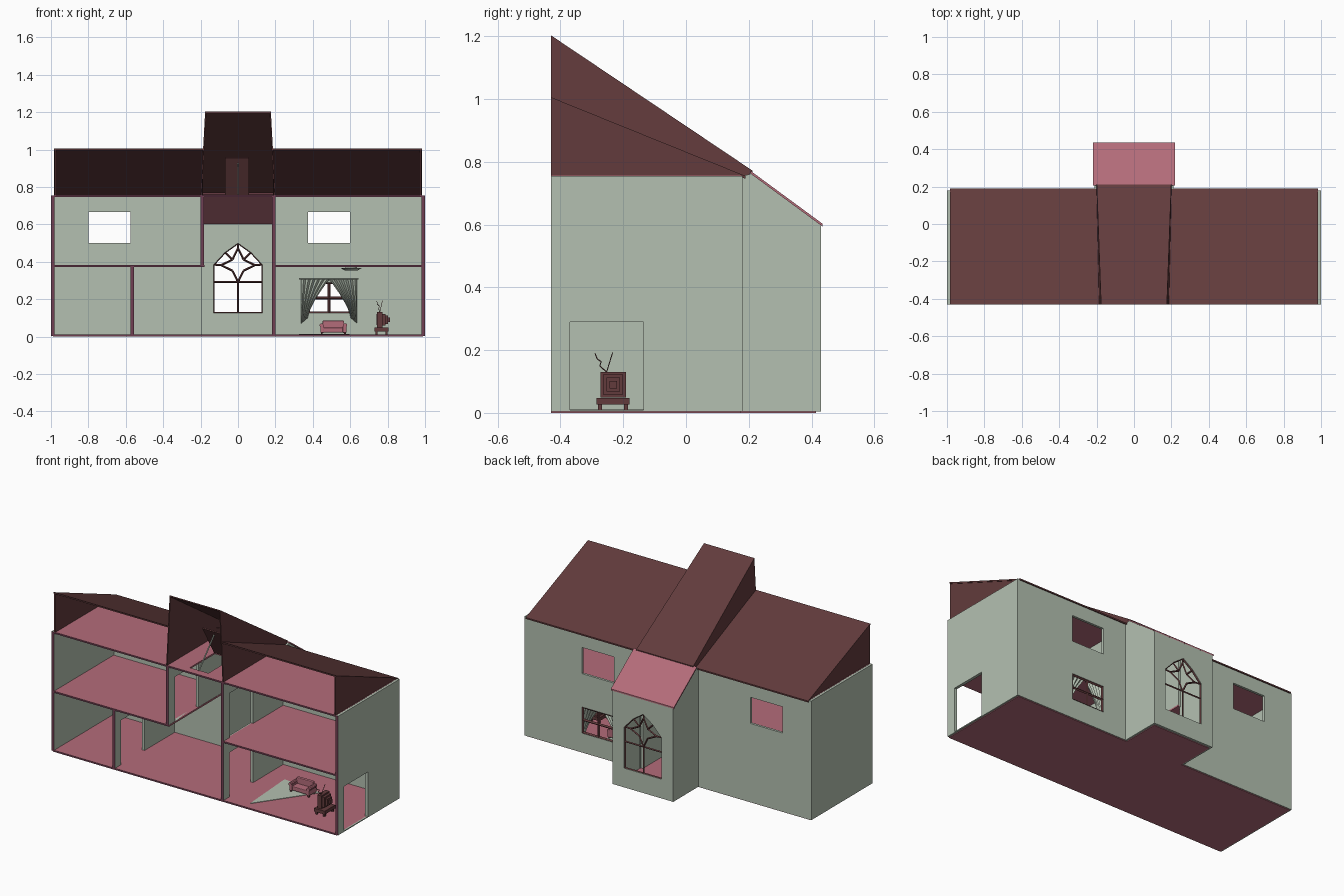
import bpy, bmesh, math
from mathutils import Vector

if "Cube" in bpy.data.objects:
    bpy.data.objects.remove(bpy.data.objects["Cube"])


def material(name, r, g, b):
    m = bpy.data.materials.new(name)
    lin = [((c / 255 + 0.055) / 1.055) ** 2.4 for c in (r, g, b)]
    m.diffuse_color = (*lin, 1)
    m.use_nodes = True
    m.node_tree.nodes["Principled BSDF"].inputs["Base Color"].default_value = m.diffuse_color
    return m


GREEN = material("sage_green", 180, 192, 177)
PINK = material("rose_pink", 180, 108, 122)
PLUM = material("plum_trim", 112, 62, 82)
BROWN = material("roof_brown", 98, 59, 60)


def finish(name, bm, *mats):
    bmesh.ops.recalc_face_normals(bm, faces=bm.faces)
    me = bpy.data.meshes.new(name)
    bm.to_mesh(me)
    bm.free()
    for m in mats:
        me.materials.append(m)
    ob = bpy.data.objects.new(name, me)
    bpy.context.collection.objects.link(ob)
    return ob


def add_prism(bm, pts, axis, lo, hi):
    """Extrude a 2D outline along an axis."""
    place = {'x': lambda a, b, t: (t, a, b), 'y': lambda a, b, t: (a, t, b),
             'z': lambda a, b, t: (a, b, t)}[axis]
    f = bm.faces.new([bm.verts.new(place(a, b, lo)) for a, b in pts])
    ext = bmesh.ops.extrude_face_region(bm, geom=[f])
    shift = Vector(place(0, 0, hi - lo))
    bmesh.ops.translate(bm, vec=shift, verts=[v for v in ext['geom'] if isinstance(v, bmesh.types.BMVert)])


def prism(name, pts, axis, lo, hi, *mats):
    bm = bmesh.new()
    add_prism(bm, pts, axis, lo, hi)
    return finish(name, bm, *mats)


def rect(a0, a1, b0, b1):
    return [(a0, b0), (a1, b0), (a1, b1), (a0, b1)]


def boxes(name, items, *mats):
    bm = bmesh.new()
    for x0, x1, y0, y1, z0, z1 in items:
        add_prism(bm, rect(x0, x1, y0, y1), 'z', z0, z1)
    return finish(name, bm, *mats)


def cut(ob, pts, axis, lo, hi):
    """Cut an opening through a wall or floor."""
    c = prism("cutter", pts, axis, lo, hi)
    mod = ob.modifiers.new("opening", 'BOOLEAN')
    mod.operation, mod.object, mod.solver = 'DIFFERENCE', c, 'EXACT'
    bpy.context.view_layer.objects.active = ob
    bpy.ops.object.modifier_apply(modifier=mod.name)
    bpy.data.objects.remove(c)


def trim_front(ob):
    """Plum colour on the open front edges."""
    for p in ob.data.polygons:
        p.material_index = 1 if p.normal.y < -0.9 and p.center.y < -0.42 else 0


def bars(name, segs, r, mat, sides=4):
    bm = bmesh.new()
    for p, q in segs:
        p, q = Vector(p), Vector(q)
        d = q - p
        mtx = d.to_track_quat('Z', 'Y').to_matrix().to_4x4()
        mtx.translation = (p + q) / 2
        bmesh.ops.create_cone(bm, cap_ends=True, segments=sides, radius1=r, radius2=r,
                              depth=d.length, matrix=mtx)
    return finish(name, bm, mat)


# floors
F, B, TOP = -0.43, 0.18, 0.755
ground = prism("ground_floor", [(-0.99, F), (0.99, F), (0.99, 0.175), (0.2, 0.175), (0.2, 0.415),
                                (-0.2, 0.415), (-0.2, 0.175), (-0.99, 0.175)], 'z', 0, 0.01, PINK, PLUM)
upper_l = boxes("upper_floor_left", [(-0.985, -0.18, F, 0.17, 0.373, 0.383)], PINK, PLUM)
upper_r = boxes("upper_floor_right", [(0.19, 0.985, F, 0.17, 0.373, 0.383)], PINK, PLUM)
attic = prism("attic_floor", [(-0.985, F), (0.985, F), (0.985, 0.175), (0.195, 0.175), (0.195, 0.205),
                              (-0.195, 0.205), (-0.195, 0.175), (-0.985, 0.175)], 'z', 0.746, 0.756, PINK, PLUM)
cut(attic, rect(-0.07, 0.06, -0.38, -0.13), 'z', 0.7, 0.8)
for ob in (ground, upper_l, upper_r, attic):
    trim_front(ob)

# side walls and partitions, with doorways
DOOR = (-0.37, -0.135)
for name, x0, x1, z0, z1, doors in (
        ("left_wall", -1, -0.982, 0.004, TOP, ()),
        ("right_wall", 0.982, 1, 0.004, TOP, (0.01,)),
        ("left_partition", -0.575, -0.557, 0.01, 0.375, (0.01,)),
        ("upper_left_partition", -0.2, -0.182, 0.374, 0.747, (0.383,)),
        ("right_partition", 0.182, 0.2, 0.01, 0.747, (0.01, 0.383))):
    w = prism(name, rect(F, B if abs(x0) > 0.9 else 0.17, z0, z1), 'x', x0, x1, GREEN, PLUM)
    for dz in doors:
        cut(w, rect(*DOOR, dz, dz + 0.28), 'x', x0 - 0.1, x1 + 0.1)
    trim_front(w)

# back walls with windows
back_l = boxes("back_wall_left", [(-0.983, -0.195, 0.165, B, 0.004, TOP)], GREEN)
back_r = boxes("back_wall_right", [(0.195, 0.983, 0.165, B, 0.004, TOP)], GREEN)
cut(back_l, rect(-0.8, -0.575, 0.5, 0.665), 'y', 0.1, 0.3)
cut(back_r, rect(0.375, 0.6, 0.5, 0.665), 'y', 0.1, 0.3)
cut(back_r, rect(0.375, 0.6, 0.125, 0.29), 'y', 0.1, 0.3)

# bay walls and roof
for s, side in ((-1, "left"), (1, "right")):
    prism(f"bay_wall_{side}", [(0.166, 0.004), (0.43, 0.004), (0.43, 0.6), (0.21, 0.762), (0.166, 0.752)],
          'x', s * 0.197, s * 0.212, GREEN)
bay = boxes("bay_back_wall", [(-0.2, 0.2, 0.415, 0.43, 0.004, 0.602)], GREEN)
arch = [(-0.13, 0.125), (0.13, 0.125), (0.13, 0.385), (0.07, 0.45), (0, 0.5), (-0.07, 0.45), (-0.13, 0.385)]
cut(bay, arch, 'y', 0.3, 0.5)
prism("bay_roof", [(0.205, 0.772), (0.435, 0.603), (0.435, 0.594), (0.205, 0.763)], 'x', -0.22, 0.22, PINK)

# arched window frame with star
yb = 0.422
segs = [(arch[i], arch[(i + 1) % len(arch)]) for i in range(len(arch))]
star = []
for k in range(8):
    r = 0.09 if k % 2 == 0 else 0.042
    a = k * math.pi / 4
    star.append((r * math.cos(a), 0.382 + r * math.sin(a)))
segs += [(star[k], star[(k + 1) % 8]) for k in range(8)]
segs += [((0, 0.125), (0, 0.292)), ((-0.13, 0.292), (0.13, 0.292)), ((0, 0.47), (0, 0.5))]
for s in (-1, 1):
    segs += [((s * 0.09, 0.382), (s * 0.13, 0.385)), ((s * 0.03, 0.412), (s * 0.07, 0.45))]
bars("arched_window_frame", [((a[0], yb, a[1]), (b[0], yb, b[1])) for a, b in segs], 0.0055, BROWN)

# lower window frame
cx, cz = 0.4875, 0.2075
segs = [((0.375, z), (0.6, z)) for z in (0.127, cz, 0.288)] + [((x, 0.125), (x, 0.29)) for x in (0.377, cx, 0.598)]
bars("lower_window_frame", [((a[0], 0.172, a[1]), (b[0], 0.172, b[1])) for a, b in segs], 0.008, BROWN)

# curtains and their rail
for s, side in ((-1, "left"), (1, "right")):
    bm = bmesh.new()
    grid = []
    for j in range(9):
        t = j / 8
        width = 0.115 * (1 - t) ** 1.4 + 0.035
        grid.append([bm.verts.new((cx + s * (0.15 - width * i / 12), 0.145 + 0.007 * (-1) ** i,
                                   0.305 - 0.235 * t + 0.03 * t * i / 12)) for i in range(13)])
    for j in range(8):
        for i in range(12):
            bm.faces.new((grid[j][i], grid[j][i + 1], grid[j + 1][i + 1], grid[j + 1][i]))
    finish(f"curtain_{side}", bm, GREEN)
bars("curtain_rail", [((0.325, 0.145, 0.309), (0.645, 0.145, 0.309))], 0.005, GREEN, 8)

# side roofs with gable ends
for s, side in ((-1, "left"), (1, "right")):
    prism(f"roof_{side}", [(F, 1.006), (0.19, 0.755), (0.19, 0.746), (F, 0.997)], 'x', s * 0.188, s * 0.985, BROWN)
    prism(f"gable_{side}", [(F, 0.752), (F, 1.0), (0.175, 0.752)], 'x', s * 0.973, s * 0.981, BROWN)

# raised middle roof, narrowing toward the top
bm = bmesh.new()
add_prism(bm, [(F, 1.203), (0.212, 0.772), (0.212, 0.763), (F, 1.194)], 'x', -0.2, 0.2)
for s in (-1, 1):
    add_prism(bm, [(F, 0.752), (F, 1.198), (0.21, 0.766), (0.19, 0.752)], 'x', s * 0.193, s * 0.2)
for v in bm.verts:
    v.co.x *= 1 - 0.12 * (v.co.z - 0.755) / 0.445
finish("middle_roof", bm, BROWN)

# attic hatch and prop
prism("attic_hatch", [(-0.13, 0.756), (-0.25, 0.96), (-0.256, 0.956), (-0.138, 0.756)], 'x', -0.07, 0.06, BROWN)
bars("hatch_prop", [((0, -0.39, 0.758), (0, -0.235, 0.93))], 0.004, GREEN, 6)

# ceiling lamp
bm = bmesh.new()
for r1, r2, z, d in ((0.035, 0.055, 0.36, 0.012), (0.03, 0.03, 0.369, 0.008)):
    g = bmesh.ops.create_cone(bm, cap_ends=True, segments=16, radius1=r1, radius2=r2, depth=d)
    bmesh.ops.translate(bm, verts=g['verts'], vec=(0.605, -0.13, z))
finish("ceiling_lamp", bm, GREEN)

# three-cornered rug
prism("rug", [(0.325, 0.0), (0.35, -0.38), (0.595, -0.03)], 'z', 0.01, 0.013, GREEN)

# sofa
sofa = boxes("sofa", [(0.452, 0.568, -0.115, -0.05, 0.022, 0.048),
                      (0.452, 0.568, -0.065, -0.045, 0.022, 0.085),
                      (0.44, 0.46, -0.12, -0.045, 0.02, 0.058),
                      (0.56, 0.58, -0.12, -0.045, 0.02, 0.058)], PINK)
bev = sofa.modifiers.new("soft_edges", 'BEVEL')
bev.width, bev.segments = 0.004, 2
bars("sofa_arm_rolls", [((x, -0.122, 0.06), (x, -0.045, 0.06)) for x in (0.447, 0.573)], 0.011, PINK, 10)
boxes("sofa_feet", [(x, x + 0.01, y, y + 0.01, 0.01, 0.022) for x in (0.443, 0.567) for y in (-0.117, -0.06)], BROWN)

# television on its stand
yc, zc = -0.232, 0.09
boxes("television_stand", [(0.73, 0.805, -0.285, -0.18, 0.027, 0.048)] +
      [(x, x + 0.012, y, y + 0.012, 0.01, 0.028) for x in (0.735, 0.788) for y in (-0.28, -0.197)], BROWN)
boxes("television", [(x0, x1, yc - h, yc + h, zc - h, zc + h) for x0, x1, h in (
    (0.744, 0.772, 0.041), (0.771, 0.788, 0.032), (0.787, 0.802, 0.022), (0.801, 0.813, 0.012))], BROWN)
boxes("television_screen", [(0.74, 0.745, yc - 0.03, yc + 0.03, zc - 0.028, zc + 0.03)], PLUM)
zig = [(0.758, -0.253, 0.13), (0.752, -0.275, 0.15), (0.756, -0.27, 0.163), (0.746, -0.283, 0.172), (0.742, -0.29, 0.19)]
bars("television_aerials", list(zip(zig, zig[1:])) + [((0.758, -0.253, 0.13), (0.772, -0.234, 0.192))], 0.0018, BROWN)
